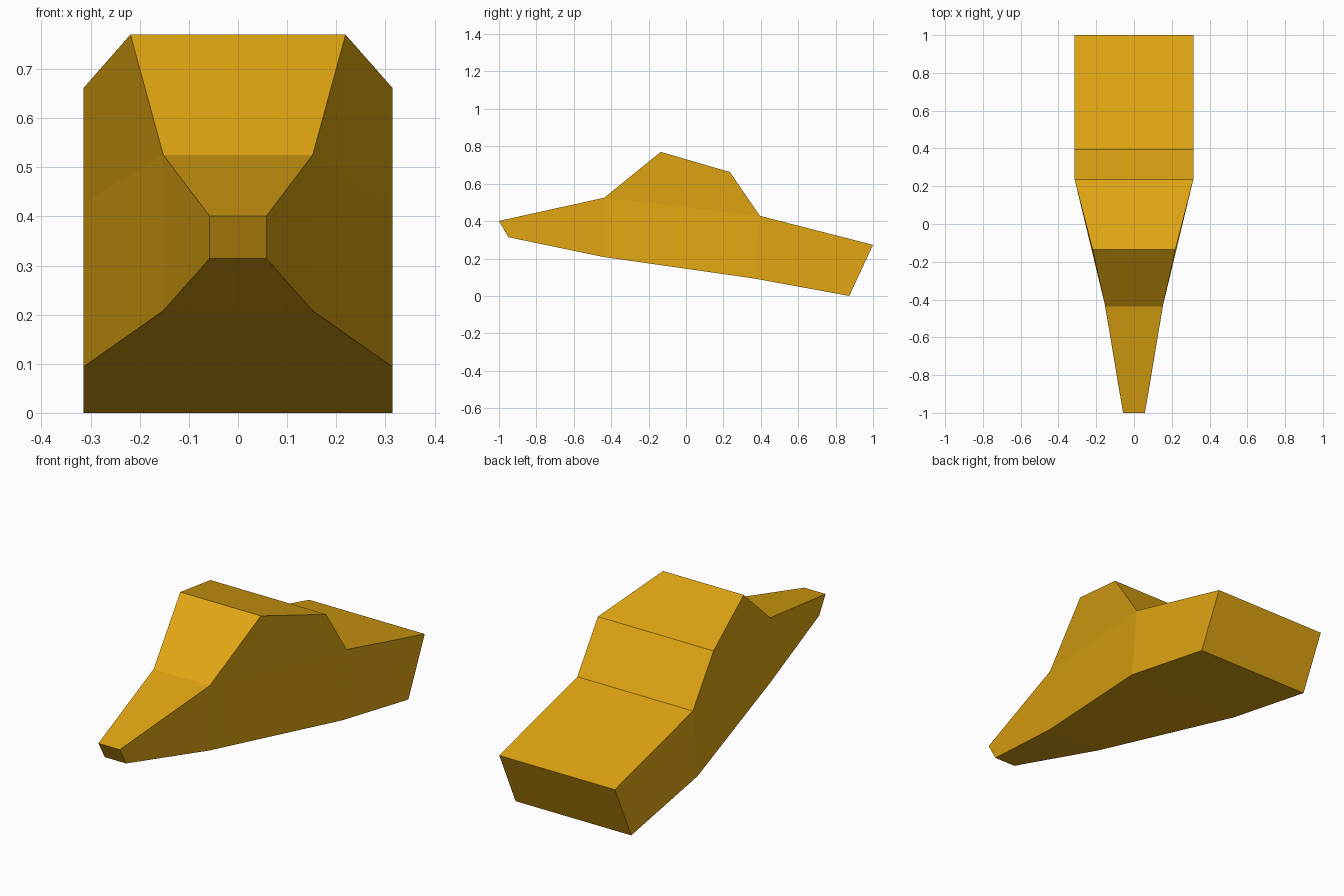
import bpy, bmesh

if "Cube" in bpy.data.objects:
    bpy.data.objects.remove(bpy.data.objects["Cube"])

# Side profile stations: (y, z, half width)
top = [(-1.0, 0.401, 0.058), (-0.437, 0.525, 0.152), (-0.135, 0.77, 0.219),
       (0.235, 0.662, 0.314), (0.395, 0.428, 0.314), (1.0, 0.273, 0.314)]
bottom = [(-0.95, 0.314, 0.058), (-0.44, 0.208, 0.152),
          (0.36, 0.094, 0.314), (0.873, 0.0, 0.314)]

paint = bpy.data.materials.new("amber_paint")
paint.diffuse_color = (0.75, 0.38, 0.006, 1)
paint.use_nodes = True
paint.node_tree.nodes["Principled BSDF"].inputs["Base Color"].default_value = paint.diffuse_color

bm = bmesh.new()


def pair(y, z, w):
    """Left and right vertices of one station."""
    return bm.verts.new((-w, y, z)), bm.verts.new((w, y, z))


t = [pair(*p) for p in top]
b = [pair(*p) for p in bottom]

# Strip across the body: top, tail, underside and nose
ring = t + b[::-1]
for p, q in zip(ring, ring[1:] + ring[:1]):
    bm.faces.new((p[0], p[1], q[1], q[0]))

# Side panels: nose, middle, rear and canopy
for s in (0, 1):
    for panel in ((t[0], t[1], b[1], b[0]), (t[1], t[4], b[2], b[1]),
                  (t[4], t[5], b[3], b[2]), (t[1], t[2], t[3], t[4])):
        bm.faces.new([v[s] for v in panel])

bmesh.ops.recalc_face_normals(bm, faces=bm.faces)
mesh = bpy.data.meshes.new("wedge_body")
bm.to_mesh(mesh)
bm.free()
mesh.materials.append(paint)
body = bpy.data.objects.new("wedge_body", mesh)
bpy.context.collection.objects.link(body)
